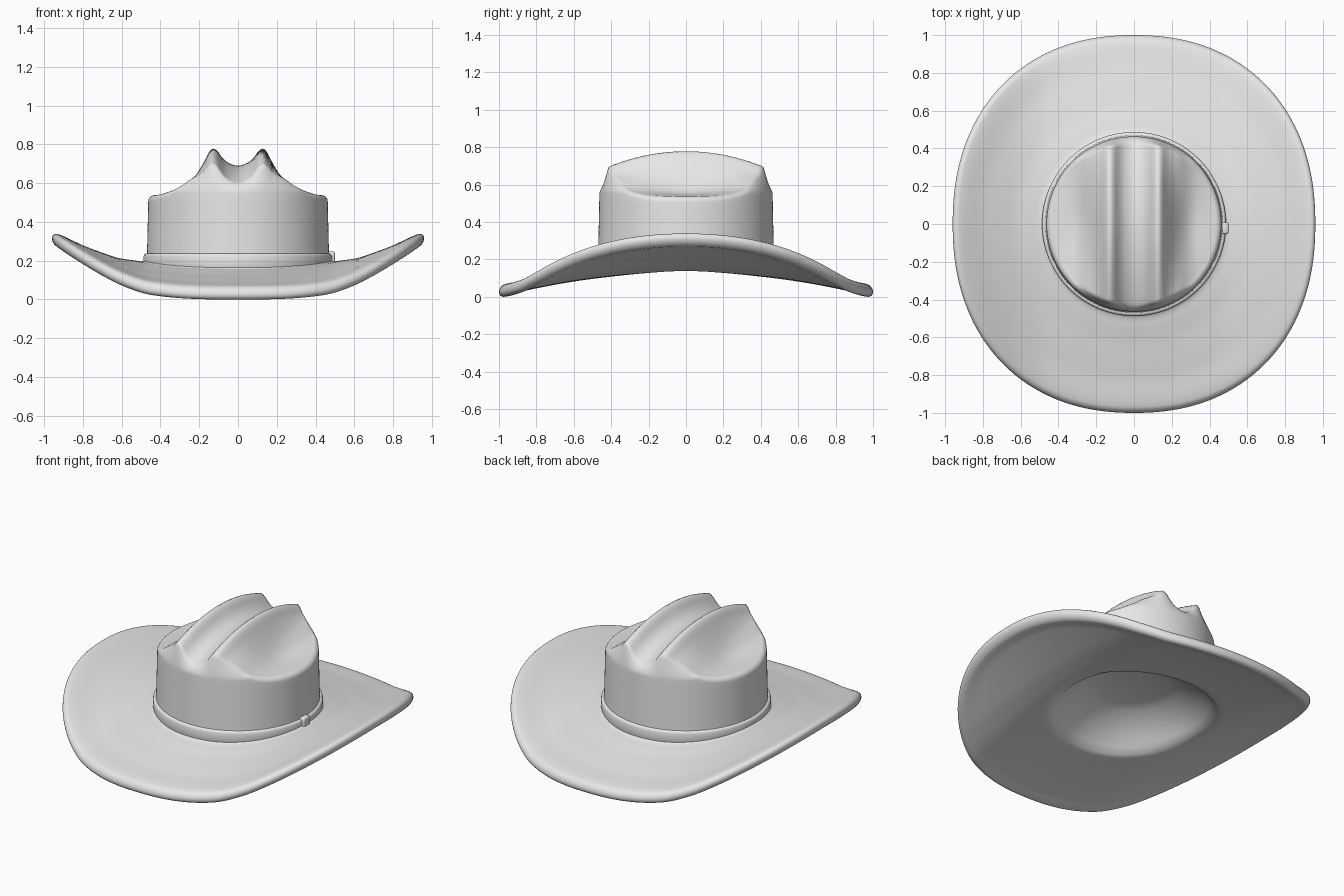
import bpy, bmesh, math
from mathutils import Vector

cube = bpy.data.objects.get("Cube")
if cube:
    bpy.data.objects.remove(cube)

felt = bpy.data.materials.new("light_grey_felt")
felt.use_nodes = True
felt.diffuse_color = (0.8, 0.8, 0.8, 1)
felt.node_tree.nodes["Principled BSDF"].inputs["Base Color"].default_value = (0.8, 0.8, 0.8, 1)

N = 160          # segments around
R = 0.463        # crown radius
SHOULDER = 0.032 # crown edge rounding
RIM = 0.034      # rolled brim edge radius
RIDGE = [(0, .69), (.05, .705), (.08, .73), (.105, .764), (.125, .778), (.145, .768),
         (.18, .705), (.23, .637), (.3, .582), (.37, .552), (.42, .54), (.5, .535)]
CURL = [(0, 0), (.45, .002), (.6, .03), (.7, .063), (.8, .1), (.9, .137), (1, .172)]


def smooth(t):
    t = max(0, min(1, t))
    return t * t * (3 - 2 * t)


def curve(points, x):
    """Smooth interpolation through (x, z) points."""
    for i in range(len(points) - 1):
        (x0, z0), (x1, z1) = points[i], points[i + 1]
        if x <= x1:
            xp, zp = points[i - 1] if i else (-x1, z1)
            xn, zn = points[min(i + 2, len(points) - 1)]
            h, t = x1 - x0, (x - x0) / (x1 - x0)
            m0 = (z1 - zp) / (x1 - xp) * h
            m1 = (zn - z0) / (xn - x0) * h
            return (z0 * (1 + 2 * t) * (1 - t) ** 2 + m0 * t * (1 - t) ** 2
                    + z1 * t * t * (3 - 2 * t) + m1 * t * t * (t - 1))
    return points[-1][1]


def xy(r, a):
    return r * math.cos(a), r * math.sin(a)


def crown_top(x, y):
    """Two ridges with a centre crease and a dent on each side."""
    ax = abs(x)
    arch = 0.48 * y * y * (1 - smooth((ax - .13) / .13))
    dent = .025 * math.exp(-((ax - .29) / .08) ** 2 - (y / .2) ** 2)
    return curve(RIDGE, ax) - arch - dent


def brim_under(x, y):
    """Underside of the brim: sides curl up, front and back dip."""
    return .13 + curve(CURL, abs(x)) - .13 * y * y


def outline(a):
    """Brim outline radius in direction a."""
    n = 2.22
    return (abs(math.cos(a) / .96) ** n + abs(math.sin(a)) ** n) ** (-1 / n)


def finish(name, bm):
    bmesh.ops.recalc_face_normals(bm, faces=bm.faces)
    mesh = bpy.data.meshes.new(name)
    bm.to_mesh(mesh)
    bm.free()
    mesh.materials.append(felt)
    ob = bpy.data.objects.new(name, mesh)
    bpy.context.collection.objects.link(ob)
    bpy.ops.object.select_all(action='DESELECT')
    ob.select_set(True)
    bpy.context.view_layer.objects.active = ob
    bpy.ops.object.shade_smooth_by_angle(angle=math.radians(70))
    return ob


def loft(name, rings, caps=None):
    """Skin rings; each ring is a function angle -> (radius, z)."""
    bm = bmesh.new()
    loops = []
    for ring in rings:
        loop = []
        for i in range(N):
            a = 2 * math.pi * i / N
            r, z = ring(a)
            loop.append(bm.verts.new((*xy(r, a), z)))
        loops.append(loop)
    pairs = list(zip(loops, loops[1:]))
    if caps:
        for loop, z in zip((loops[0], loops[-1]), caps):
            tip = bm.verts.new((0, 0, z))
            for i in range(N):
                bm.faces.new((tip, loop[i], loop[(i + 1) % N]))
    else:
        pairs.append((loops[-1], loops[0]))
    for lo, hi in pairs:
        for i in range(N):
            j = (i + 1) % N
            bm.faces.new((lo[i], lo[j], hi[j], hi[i]))
    return finish(name, bm)


# Ring makers for the felt body
def top_ring(r):
    return lambda a: (r, crown_top(*xy(r, a)))


def shoulder_ring(b):
    """Rounded crown edge; the higher ends of the ridges slope down further."""
    def ring(a):
        inner = R - SHOULDER
        z = crown_top(*xy(inner, a))
        extra = max(0, z - .55 - SHOULDER)
        return (inner + SHOULDER * math.sin(b),
                z - SHOULDER * (1 - math.cos(b)) - extra * math.sin(b))
    return ring


def wall_ring(t):
    edge = shoulder_ring(math.pi / 2)

    def ring(a):
        r, z = edge(a)
        return r + .007 * t, z + (.21 - z) * t
    return ring


def brim_ring(t, lift, grow=0):
    """t runs from the crown (0) to the edge (1)."""
    def ring(a):
        r = .5 + (outline(a) - RIM - .5) * t + grow
        return r, brim_under(*xy(r, a)) + lift
    return ring


def flat_ring(r, z):
    return lambda a: (r, z)


# Crown and brim as one felt shell
rings = [top_ring((R - SHOULDER) * k / 30) for k in range(1, 31)]
rings += [shoulder_ring(math.pi / 2 * k / 7) for k in range(1, 8)]
rings += [wall_ring(k / 8) for k in range(1, 9)]
rings.append(lambda a: (.478, brim_under(*xy(.478, a)) + .066))
for k in range(18):
    t = k / 18
    rings.append(brim_ring(t, .048 + .012 * smooth((t - .65) / .35) + .01 * (1 - smooth(t * 3))))
for k in range(13):
    b = math.pi * k / 12
    rings.append(brim_ring(1, .026 + RIM * math.cos(b), grow=RIM * math.sin(b)))
rings += [brim_ring(k / 14, 0) for k in range(13, -1, -1)]

# Shallow lining bowl, closed by a flat disc
rings.append(lambda a: (.475, brim_under(*xy(.475, a)) + .006))
LINING = [(.445, .145), (.42, .168), (.39, .195), (.35, .225), (.3, .255), (.25, .278), (.2, .295)]
rings += [flat_ring(r, z) for r, z in LINING]
loft("felt_crown_and_brim", rings, caps=(RIDGE[0][1], .296))

# Hat band with rounded edges
BAND = [(.46, .165), (.484, .165), (.487, .18), (.487, .222), (.483, .232), (.476, .236), (.46, .236)]
loft("hat_band", [flat_ring(r, z) for r, z in BAND])


# Buckle on the side of the band
def block(name, centre, size, bevel):
    bm = bmesh.new()
    bmesh.ops.create_cube(bm, size=1)
    for v in bm.verts:
        v.co = Vector(centre) + Vector(c * s for c, s in zip(v.co, size))
    bmesh.ops.bevel(bm, geom=bm.edges[:], offset=bevel, segments=3, profile=.5, affect='EDGES')
    return finish(name, bm)


block("band_buckle", (.482, -.022, .212), (.036, .062, .07), .01)
